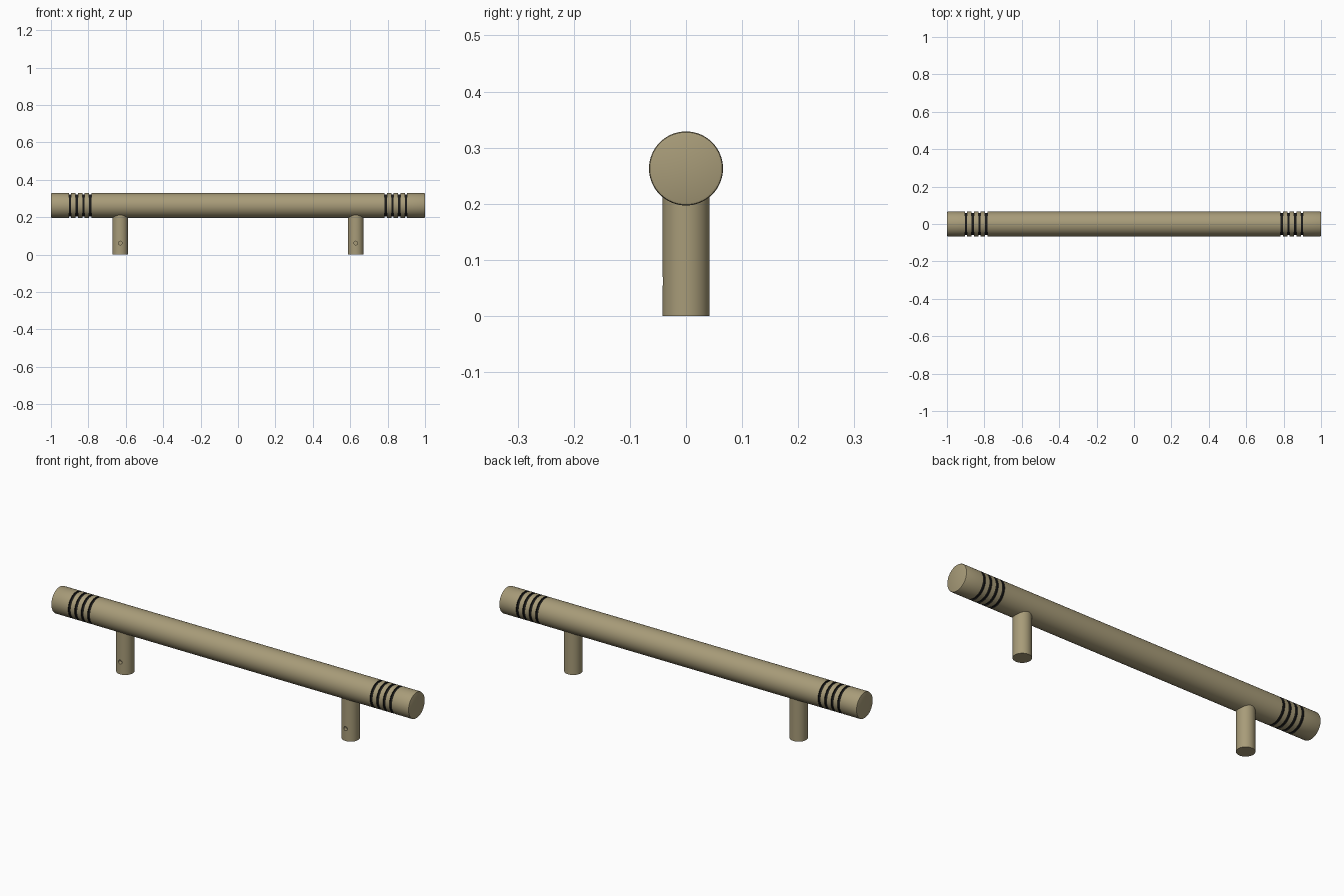
import bpy, bmesh, math
from mathutils import Matrix, Vector

cube = bpy.data.objects.get("Cube")
if cube:
    bpy.data.objects.remove(cube, do_unlink=True)

BAR_R, BAR_Z = 0.066, 0.263
LEG_R, LEG_X = 0.042, 0.63
GROOVES = [0.79, 0.826, 0.862, 0.898]
GROOVE_HALF, GROOVE_DEPTH = 0.006, 0.006


def make_material(name, rgb, roughness):
    m = bpy.data.materials.new(name)
    m.use_nodes = True
    color = (*rgb, 1)
    m.diffuse_color = color
    bsdf = m.node_tree.nodes["Principled BSDF"]
    bsdf.inputs["Base Color"].default_value = color
    bsdf.inputs["Roughness"].default_value = roughness
    return m


brass = make_material("satin brass", (0.39, 0.33, 0.19), 0.5)
black = make_material("black groove", (0.01, 0.01, 0.01), 0.6)


def add_object(name, bm, materials):
    mesh = bpy.data.meshes.new(name)
    bm.to_mesh(mesh)
    bm.free()
    for m in materials:
        mesh.materials.append(m)
    obj = bpy.data.objects.new(name, mesh)
    bpy.context.collection.objects.link(obj)
    return obj


def smooth(obj):
    bpy.ops.object.select_all(action='DESELECT')
    obj.select_set(True)
    bpy.context.view_layer.objects.active = obj
    bpy.ops.object.shade_smooth_by_angle(angle=math.radians(35))


def cylinder(radius, depth, matrix, segments):
    bm = bmesh.new()
    bmesh.ops.create_cone(bm, cap_ends=True, segments=segments, radius1=radius,
                          radius2=radius, depth=depth, matrix=matrix)
    return bm


# Grip bar: turned profile with rounded ends and rings of grooves
half = []
for g in GROOVES:
    a, b = g - GROOVE_HALF, g + GROOVE_HALF
    low = BAR_R - GROOVE_DEPTH
    half += [(a, BAR_R), (a, low), (b, low), (b, BAR_R)]
half += [(0.995, BAR_R), (0.9985, BAR_R - 0.0015), (1.0, BAR_R - 0.005), (1.0, 0)]
profile = [(-x, r) for x, r in reversed(half)] + half

bm = bmesh.new()
verts = [bm.verts.new((x, 0, r)) for x, r in profile]
edges = [bm.edges.new(pair) for pair in zip(verts, verts[1:])]
bmesh.ops.spin(bm, geom=verts + edges, cent=(0, 0, 0), axis=(1, 0, 0),
               angle=math.tau, steps=64, use_duplicate=False)
bmesh.ops.remove_doubles(bm, verts=bm.verts, dist=0.0001)
bmesh.ops.recalc_face_normals(bm, faces=bm.faces)
for f in bm.faces:
    x = abs(f.calc_center_median().x)
    if any(abs(x - g) < GROOVE_HALF + 0.0005 for g in GROOVES):
        f.material_index = 1
bar = add_object("grip_bar", bm, [brass, black])
bar.location.z = BAR_Z
smooth(bar)

# Two mounting posts, each with a small set-screw hole in the front
for side, sx in (("left", 1), ("right", -1)):
    x = sx * LEG_X
    post = add_object(side + "_post", cylinder(
        LEG_R, BAR_Z, Matrix.Translation((x, 0, BAR_Z / 2)), 48), [brass])
    turn = Matrix.Rotation(math.pi / 2, 4, 'X')
    cutter = add_object(side + "_screw_hole_cutter", cylinder(
        0.01, 0.04, Matrix.Translation((x, -LEG_R, 0.062)) @ turn, 20), [brass])
    cutter.hide_render = True
    cutter.hide_set(True)
    hole = post.modifiers.new("screw_hole", 'BOOLEAN')
    hole.operation = 'DIFFERENCE'
    hole.solver = 'EXACT'
    hole.object = cutter
    bpy.ops.object.select_all(action='DESELECT')
    post.select_set(True)
    bpy.context.view_layer.objects.active = post
    bpy.ops.object.modifier_apply(modifier=hole.name)
    bpy.data.objects.remove(cutter, do_unlink=True)
    smooth(post)
